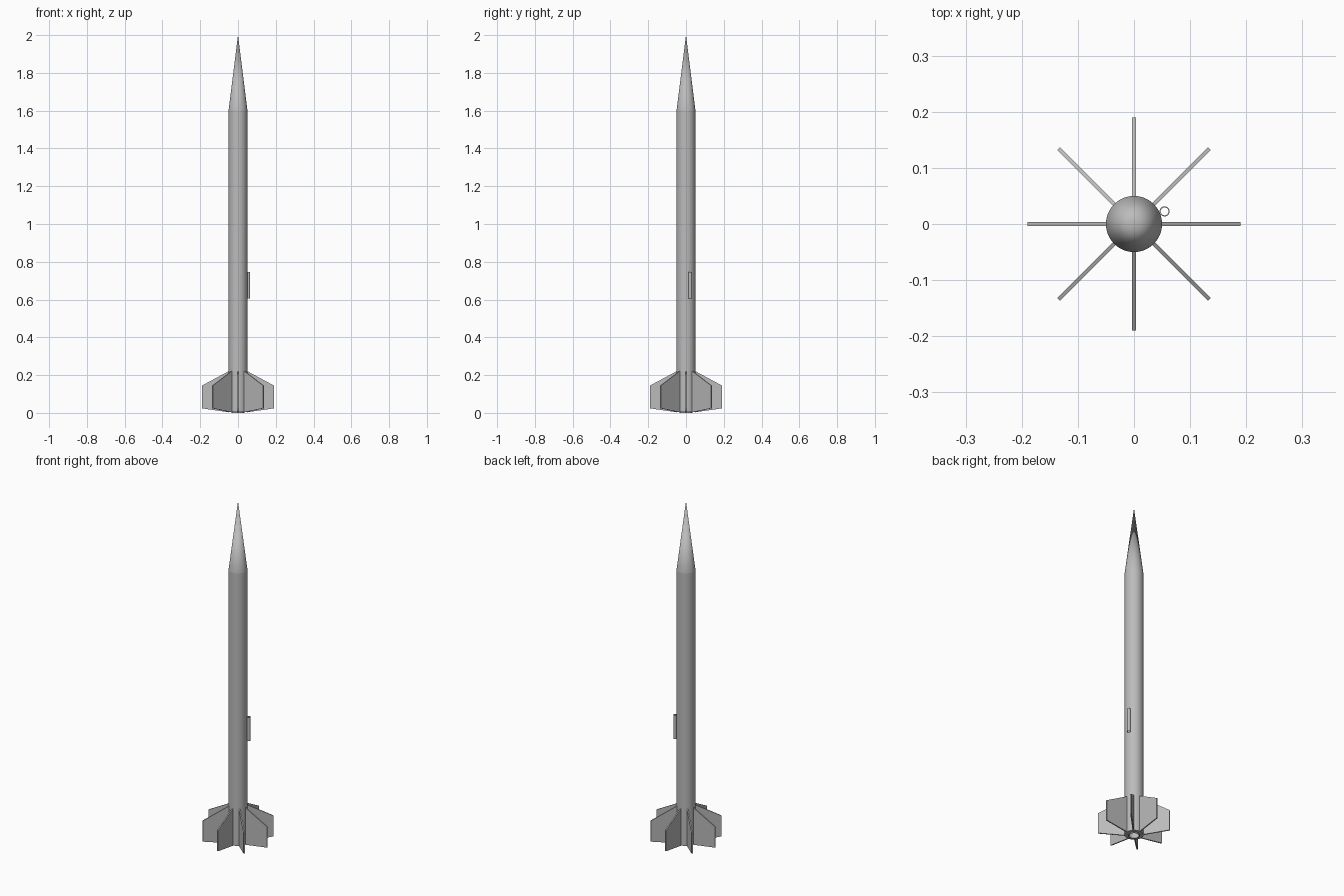
import bpy, bmesh, math
from mathutils import Matrix

if "Cube" in bpy.data.objects:
    bpy.data.objects.remove(bpy.data.objects["Cube"], do_unlink=True)

GREY = (0.5, 0.5, 0.5, 1)
grey = bpy.data.materials.new("plain grey")
grey.use_nodes = True
grey.diffuse_color = GREY
grey.node_tree.nodes["Principled BSDF"].inputs["Base Color"].default_value = GREY


def finish(name, bm, smooth=False):
    """Turn a bmesh into a named object with the grey material."""
    bmesh.ops.remove_doubles(bm, verts=bm.verts, dist=1e-5)
    bmesh.ops.recalc_face_normals(bm, faces=bm.faces)
    mesh = bpy.data.meshes.new(name)
    bm.to_mesh(mesh)
    bm.free()
    mesh.materials.append(grey)
    ob = bpy.data.objects.new(name, mesh)
    bpy.context.collection.objects.link(ob)
    if smooth:
        bpy.ops.object.select_all(action='DESELECT')
        ob.select_set(True)
        bpy.context.view_layer.objects.active = ob
        bpy.ops.object.shade_smooth_by_angle(angle=math.radians(30))
    return ob


def lathe(name, profile, steps=48, centre=(0, 0)):
    """Spin (radius, height) points about a vertical axis."""
    bm = bmesh.new()
    verts = [bm.verts.new((r, 0, z)) for r, z in profile]
    edges = [bm.edges.new(pair) for pair in zip(verts, verts[1:])]
    bmesh.ops.spin(bm, geom=verts + edges, cent=(0, 0, 0), axis=(0, 0, 1),
                   angle=math.tau, steps=steps, use_merge=True)
    bmesh.ops.translate(bm, verts=bm.verts, vec=(*centre, 0))
    return finish(name, bm, smooth=True)


def tube(name, outer, inner, bottom, top, steps=24, centre=(0, 0)):
    lathe(name, [(outer, bottom), (outer, top), (inner, top),
                 (inner, bottom), (outer, bottom)], steps, centre)


# Body and pointed nose
R = 0.05
lathe("body_tube", [(0.03, 0.005), (R, 0.005), (R, 1.6)])
lathe("nose_cone", [(R, 1.6), (0.0, 2.0)])

# Hollow motor mount in the tail, closed deep inside
tube("motor_mount", 0.032, 0.027, 0.0, 0.2)
lathe("motor_plug", [(0.0, 0.15), (0.027, 0.15)])

# Launch lug on the left side, between two fins
tube("launch_lug", 0.009, 0.007, 0.605, 0.745, centre=(0.0545, 0.0225))

# Eight swept fins
FIN = [(0.047, 0.003), (0.19, 0.024), (0.19, 0.145), (0.047, 0.222)]
HALF = 0.0033
for i in range(8):
    bm = bmesh.new()
    face = bm.faces.new([bm.verts.new((r, -HALF, z)) for r, z in FIN])
    out = bmesh.ops.extrude_face_region(bm, geom=[face], use_keep_orig=True)
    moved = [v for v in out["geom"] if isinstance(v, bmesh.types.BMVert)]
    bmesh.ops.translate(bm, verts=moved, vec=(0, 2 * HALF, 0))
    bmesh.ops.rotate(bm, verts=bm.verts, matrix=Matrix.Rotation(i * math.tau / 8, 3, 'Z'))
    finish(f"fin_{i + 1}", bm)
